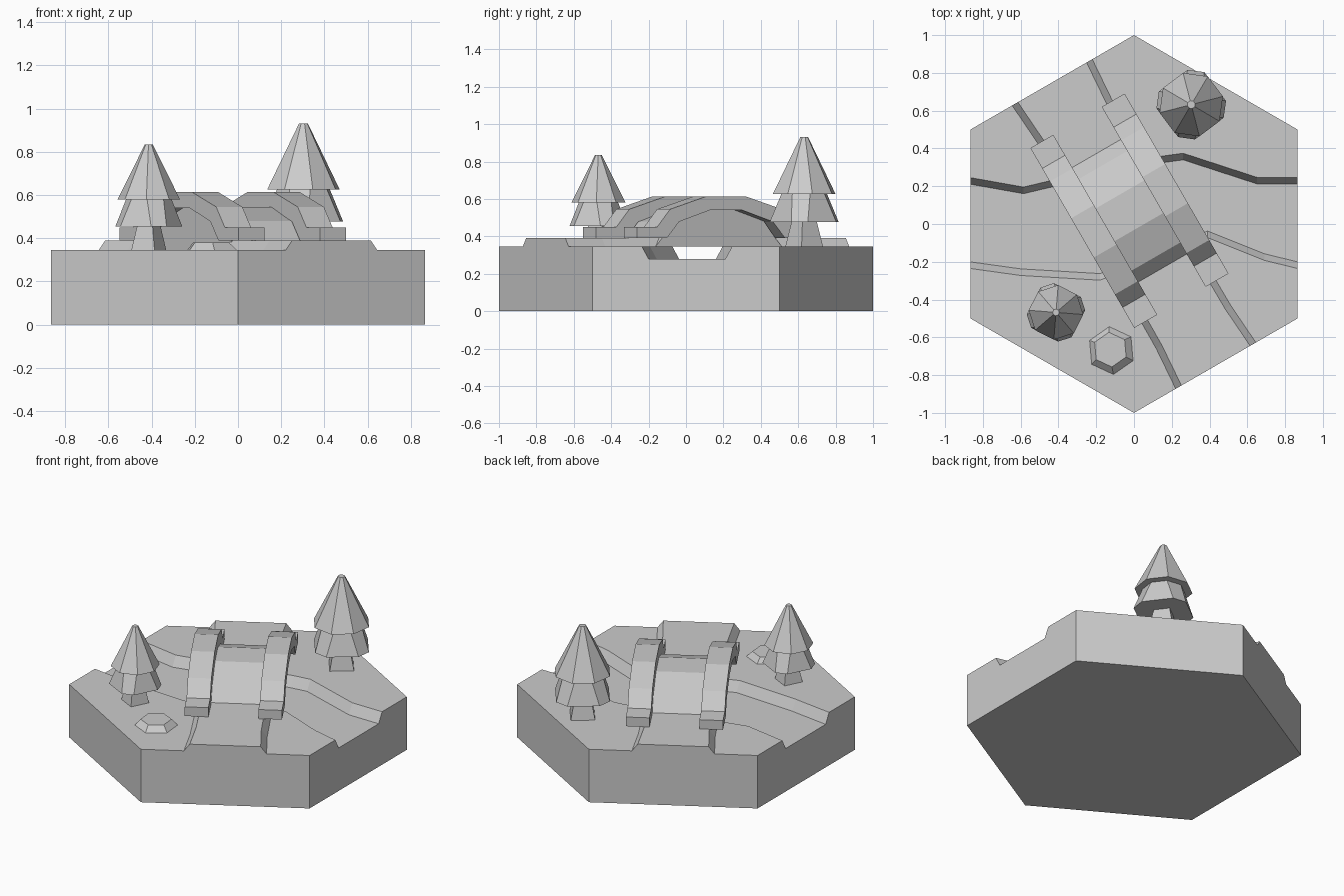
import bpy, bmesh
from math import cos, sin, radians
from mathutils import Matrix, Vector

if "Cube" in bpy.data.objects:
    bpy.data.objects.remove(bpy.data.objects["Cube"])

stone = bpy.data.materials.new("plain grey")
stone.use_nodes = True
stone.diffuse_color = (0.6, 0.6, 0.6, 1)
bsdf = next(n for n in stone.node_tree.nodes if n.type == 'BSDF_PRINCIPLED')
bsdf.inputs["Base Color"].default_value = (0.6, 0.6, 0.6, 1)

GROUND, BED, ROAD = 0.345, 0.28, 0.39


def loft(name, *rings):
    """Solid through matching rings of 3D points, capped at both ends."""
    bm = bmesh.new()
    loops = [[bm.verts.new(p) for p in ring] for ring in rings]
    n = len(loops[0])
    for a, b in zip(loops, loops[1:]):
        for i in range(n):
            bm.faces.new((a[i], a[(i + 1) % n], b[(i + 1) % n], b[i]))
    bm.faces.new(loops[0][::-1])
    bm.faces.new(loops[-1])
    bmesh.ops.recalc_face_normals(bm, faces=bm.faces[:])
    mesh = bpy.data.meshes.new(name)
    bm.to_mesh(mesh)
    bm.free()
    mesh.materials.append(stone)
    obj = bpy.data.objects.new(name, mesh)
    bpy.context.collection.objects.link(obj)
    return obj


def at(points, z):
    return [(x, y, z) for x, y in points]


def polygon(x, y, r, angles):
    return [(x + r * cos(radians(a)), y + r * sin(radians(a))) for a in angles]


# Hexagonal ground block
hexagon = polygon(0, 0, 1, range(30, 390, 60))
ground = loft("ground", at(hexagon, 0), at(hexagon, GROUND))

# Winding river bed cut through it, with sloping banks
north = [(-0.9, 0.228), (-0.866, 0.228), (-0.585, 0.178), (-0.45, 0.21),
         (0.15, 0.342), (0.26, 0.357), (0.65, 0.23), (0.9, 0.228)]
south = [(0.9, -0.225), (0.866, -0.218), (0.69, -0.175), (0.39, -0.055),
         (-0.18, -0.28), (-0.6, -0.255), (-0.866, -0.218), (-0.9, -0.218)]


def river(spread):
    return [(x, y + spread) for x, y in north] + [(x, y - spread) for x, y in south]


cutter = loft("river_cutter", at(river(-0.0175), BED), at(river(0.0525), 0.41))
cutter.hide_render = True
cut = ground.modifiers.new("river", 'BOOLEAN')
cut.operation, cut.solver, cut.object = 'DIFFERENCE', 'EXACT', cutter
bpy.context.view_layer.objects.active = ground
bpy.ops.object.modifier_apply(modifier=cut.name)
bpy.data.objects.remove(cutter)

# Frame whose x runs along the road and y across it
turn = Matrix.Rotation(radians(-60), 4, 'Z')
bridge_frame = Matrix.Translation((-0.024, 0.07, 0)) @ turn


# Raised road on each side of the bridge, flaring at the tile edge
def road(name, stations):
    rings = []
    for u, half in stations:
        ring = [(-half, GROUND), (half, GROUND), (half - 0.035, ROAD), (0.035 - half, ROAD)]
        rings.append([turn @ Vector((u, w, z)) for w, z in ring])
    loft(name, *rings)


road("front_road", [(0.26, 0.225), (0.63, 0.228), (0.866, 0.245)])
road("back_road", [(-0.40, 0.225), (-0.63, 0.228), (-0.866, 0.245)])


# Arched bridge: deck block and two kerbs, extruded across the road
def mirrored(half):
    return half + [(-u, z) for u, z in reversed(half)]


def across(name, profile, w0, w1):
    loft(name, *[[bridge_frame @ Vector((u, w, z)) for u, z in profile] for w in (w0, w1)])


deck = mirrored([(0.39, GROUND), (0.35, ROAD), (0.28, 0.48), (0.10, 0.545)])
across("bridge_deck", deck, -0.21, 0.21)

kerb_top = [(0.55, 0.45), (0.425, 0.45), (0.345, 0.545), (0.12, 0.614)]
kerb_under = [(0.10, 0.54), (0.29, 0.478), (0.365, ROAD), (0.55, ROAD)]
kerb = mirrored(kerb_top) + mirrored(kerb_under[::-1])[::-1]
for name, side in (("left_kerb", 1), ("right_kerb", -1)):
    across(name, kerb, side * 0.148, side * 0.288)


# Two-tier fir trees on tapered square trunks
def tree(name, x, y, s, turn_deg):
    corners = [turn_deg + 90 * k for k in range(4)]
    even = [c + d for c in corners for d in (-22.5, 22.5)]
    pinched = [c + d for c in corners for d in (-14, 14)]

    def ring(r, angles, h):
        return at(polygon(x, y, r * s, angles), GROUND + h * s)

    loft(name + "_trunk", ring(0.085, corners, 0), ring(0.055, corners, 0.12))
    loft(name + "_lower_branches", ring(0.155, pinched, 0.11), ring(0.105, even, 0.237))
    loft(name + "_upper_branches", ring(0.145, even, 0.235), ring(0.018, even, 0.49))


tree("small_tree", -0.413, -0.468, 1.0, 108)
tree("tall_tree", 0.303, 0.632, 1.195, 82)

# Flat-topped rock
sides = range(35, 395, 60)
loft("rock", at(polygon(-0.12, -0.67, 0.127, sides), GROUND),
     at(polygon(-0.125, -0.665, 0.092, sides), 0.38))
